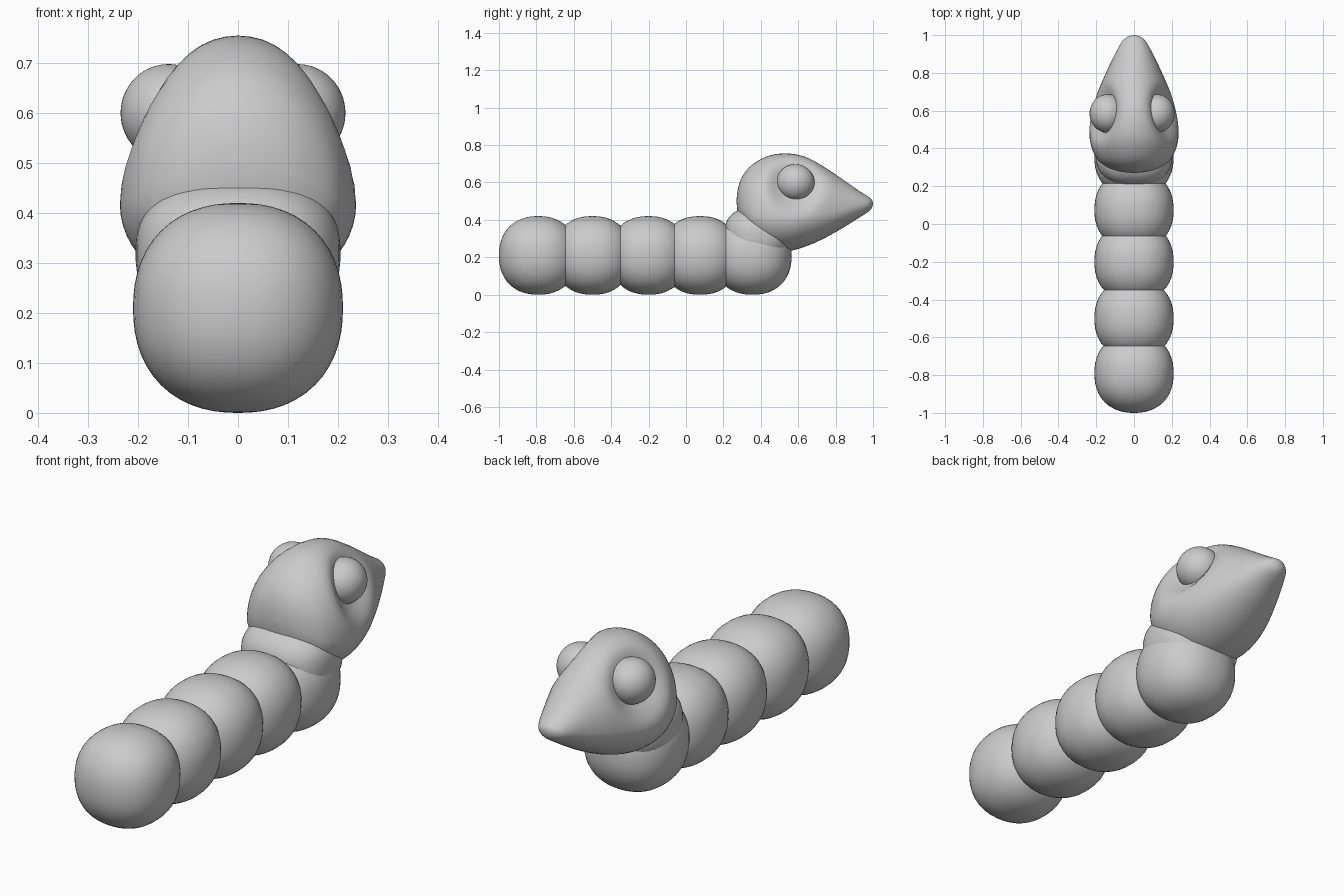
import bpy, bmesh, math

if "Cube" in bpy.data.objects:
    bpy.data.objects.remove(bpy.data.objects["Cube"])


def finish(bm, name):
    bmesh.ops.recalc_face_normals(bm, faces=bm.faces)
    for f in bm.faces:
        f.smooth = True
    mesh = bpy.data.meshes.new(name)
    bm.to_mesh(mesh)
    bm.free()
    ob = bpy.data.objects.new(name, mesh)
    bpy.context.collection.objects.link(ob)
    return ob


def ball(name, loc, radii, power=2.0):
    # Sphere, slightly puffed towards a cube when power > 2
    bm = bmesh.new()
    bmesh.ops.create_uvsphere(bm, u_segments=48, v_segments=28, radius=1)
    for v in bm.verts:
        n = sum(abs(c) ** power for c in v.co) ** (1 / power)
        v.co = [loc[i] + radii[i] * v.co[i] / n for i in range(3)]
    return finish(bm, name)


def catmull(p0, p1, p2, p3, t):
    return [0.5 * (2 * b + (c - a) * t + (2 * a - 5 * b + 4 * c - d) * t * t
                   + (3 * b - a - 3 * c + d) * t ** 3)
            for a, b, c, d in zip(p0, p1, p2, p3)]


# Row of body segments
for i, y in enumerate((-0.79, -0.50, -0.20, 0.075, 0.355)):
    ball(f"body_segment_{i + 1}", (0, y, 0.21), (0.21, 0.21, 0.21), 2.25)

# Neck blending the front segment into the head
ball("neck", (0, 0.385, 0.32), (0.205, 0.18, 0.15), 2.5)

# Head sections: y, bottom, widest height, top, half width
sections = [
    (0.270, 0.50, 0.50, 0.50, 0.0),
    (0.277, 0.435, 0.49, 0.565, 0.07),
    (0.300, 0.365, 0.465, 0.63, 0.14),
    (0.350, 0.29, 0.435, 0.692, 0.20),
    (0.440, 0.24, 0.42, 0.742, 0.233),
    (0.540, 0.232, 0.415, 0.755, 0.233),
    (0.640, 0.258, 0.42, 0.736, 0.212),
    (0.740, 0.302, 0.435, 0.682, 0.175),
    (0.840, 0.358, 0.455, 0.615, 0.13),
    (0.920, 0.408, 0.475, 0.559, 0.09),
    (0.970, 0.440, 0.482, 0.527, 0.06),
    (0.993, 0.462, 0.488, 0.510, 0.03),
    (1.000, 0.488, 0.488, 0.488, 0.0),
]
EYE_Y, EYE_Z = 0.585, 0.60
STEPS, SIDES = 5, 56
rows = []
for i in range(len(sections) - 1):
    p = [sections[min(max(i + k, 0), len(sections) - 1)] for k in (-1, 0, 1, 2)]
    rows += [catmull(*p, s / STEPS) for s in range(STEPS)]
rows.append(list(sections[-1]))

bm = bmesh.new()
rings = []
for y, bot, mid, top, hw in rows:
    ring = []
    for k in range(SIDES):
        a = math.tau * k / SIDES
        s = math.sin(a)
        x = hw * math.cos(a)
        z = mid + s * ((top - mid) if s > 0 else (mid - bot))
        # Shallow eye sockets on both sides
        d = math.hypot(y - EYE_Y, z - EYE_Z)
        x *= 1 - 0.34 * math.exp(-(d / 0.13) ** 4)
        ring.append(bm.verts.new((x, y, z)))
    rings.append(ring)
for r0, r1 in zip(rings, rings[1:]):
    for k in range(SIDES):
        n = (k + 1) % SIDES
        bm.faces.new((r0[k], r0[n], r1[n], r1[k]))
bmesh.ops.remove_doubles(bm, verts=bm.verts, dist=0.0002)
finish(bm, "head")

# Eyes
for name, x in (("left_eye", -0.139), ("right_eye", 0.119)):
    ball(name, (x, EYE_Y, EYE_Z), (0.096, 0.102, 0.098))
